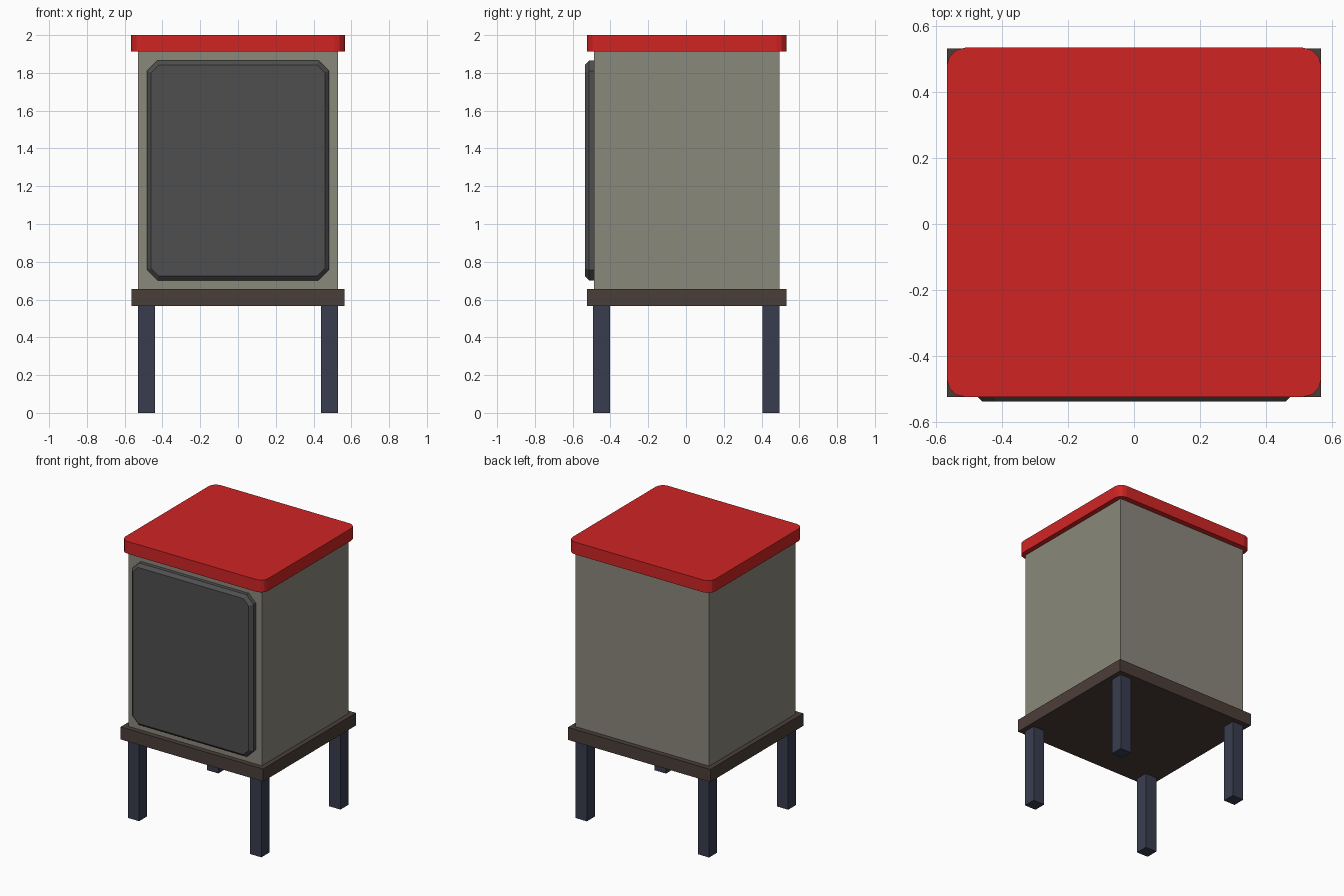
import bpy, bmesh

if "Cube" in bpy.data.objects:
    bpy.data.objects.remove(bpy.data.objects["Cube"])


def material(name, r, g, b):
    m = bpy.data.materials.new(name)
    lin = [((c / 255 + 0.055) / 1.055) ** 2.4 for c in (r, g, b)]
    m.diffuse_color = (*lin, 1)
    m.use_nodes = True
    m.node_tree.nodes["Principled BSDF"].inputs["Base Color"].default_value = m.diffuse_color
    return m


RED = material("red lid", 208, 36, 36)
GREY = material("warm grey panel", 138, 136, 123)
DARK = material("charcoal door", 79, 79, 79)
BROWN = material("dark brown base", 75, 62, 56)
BLUE = material("slate blue leg", 57, 61, 79)


def finish(name, bm, mat):
    bmesh.ops.recalc_face_normals(bm, faces=bm.faces)
    me = bpy.data.meshes.new(name)
    bm.to_mesh(me)
    bm.free()
    me.materials.append(mat)
    ob = bpy.data.objects.new(name, me)
    bpy.context.collection.objects.link(ob)
    return ob


def box(x0, x1, y0, y1, z0, z1):
    bm = bmesh.new()
    bmesh.ops.create_cube(bm, size=1)
    for v in bm.verts:
        v.co = (x1 if v.co.x > 0 else x0,
                y1 if v.co.y > 0 else y0,
                z1 if v.co.z > 0 else z0)
    return bm


def bevel_along(bm, axis, offset, segments):
    edges = [e for e in bm.edges
             if abs((e.verts[0].co - e.verts[1].co).normalized()[axis]) > 0.9]
    bmesh.ops.bevel(bm, geom=edges, offset=offset, segments=segments,
                    profile=0.5, affect='EDGES')


# Cabinet body and base board
finish("cabinet_body", box(-0.53, 0.53, -0.487, 0.494, 0.655, 1.912), GREY)
finish("base_board", box(-0.565, 0.565, -0.523, 0.531, 0.565, 0.655), BROWN)

# Lid with rounded corners
lid = box(-0.566, 0.566, -0.523, 0.533, 1.912, 2.0)
bevel_along(lid, 2, 0.055, 3)
finish("lid", lid, RED)

# Door with clipped corners and a chamfered front rim
door = box(-0.482, 0.482, -0.536, -0.487, 0.702, 1.865)
bevel_along(door, 1, 0.055, 1)
rim = [e for e in door.edges if all(v.co.y < -0.53 for v in e.verts)]
bmesh.ops.bevel(door, geom=rim, offset=0.022, segments=1, affect='EDGES')
finish("door", door, DARK)

# Four square legs
for side, x in (("left", -0.53), ("right", 0.44)):
    for end, y in (("front", -0.492), ("back", 0.405)):
        finish(f"{end}_{side}_leg", box(x, x + 0.09, y, y + 0.09, 0, 0.565), BLUE)
